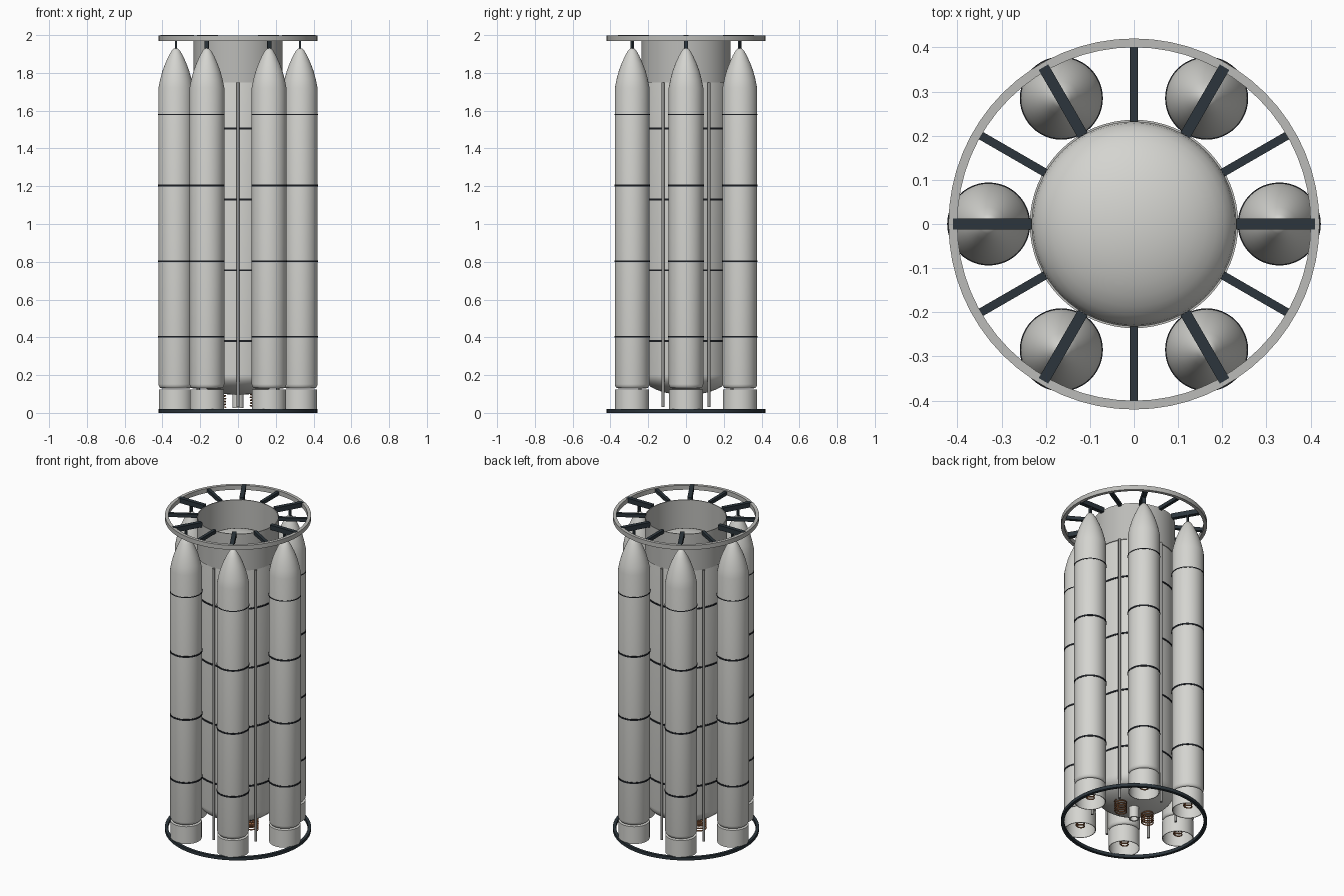
import bpy, bmesh, math
from mathutils import Matrix, Vector

if "Cube" in bpy.data.objects:
    bpy.data.objects.remove(bpy.data.objects["Cube"])

SEG = 48


def material(name, rgb):
    m = bpy.data.materials.new(name)
    m.diffuse_color = (*rgb, 1)
    m.use_nodes = True
    m.node_tree.nodes["Principled BSDF"].inputs["Base Color"].default_value = m.diffuse_color
    return m


WHITE = material("light_grey", (0.66, 0.66, 0.63))
GREY = material("mid_grey", (0.50, 0.50, 0.48))
STEEL = material("rod_grey", (0.30, 0.30, 0.29))
DARK = material("dark_slate", (0.025, 0.036, 0.045))
BLACK = material("band_black", (0.012, 0.014, 0.018))
COPPER = material("copper", (0.42, 0.17, 0.07))


def finish(name, bm, mat, smooth=True):
    bmesh.ops.remove_doubles(bm, verts=bm.verts, dist=1e-6)
    bmesh.ops.recalc_face_normals(bm, faces=bm.faces)
    me = bpy.data.meshes.new(name)
    bm.to_mesh(me)
    bm.free()
    me.materials.append(mat)
    ob = bpy.data.objects.new(name, me)
    bpy.context.collection.objects.link(ob)
    if smooth:
        bpy.ops.object.select_all(action='DESELECT')
        ob.select_set(True)
        bpy.context.view_layer.objects.active = ob
        bpy.ops.object.shade_smooth_by_angle(angle=math.radians(35))
    return ob


def lathe(name, profile, mat, at=(0, 0), closed=False, seg=SEG):
    """Revolve (radius, z) points about a vertical axis at the given x, y."""
    bm = bmesh.new()
    pts = profile + profile[:1] if closed else profile
    vs = [bm.verts.new((r, 0, z)) for r, z in pts]
    es = [bm.edges.new(p) for p in zip(vs, vs[1:])]
    bmesh.ops.spin(bm, geom=vs + es, cent=(0, 0, 0), axis=(0, 0, 1),
                   angle=math.tau, steps=seg)
    bmesh.ops.translate(bm, verts=bm.verts, vec=(*at, 0))
    return finish(name, bm, mat)


def tube(name, r0, r1, z0, z1, mat, at=(0, 0), seg=SEG):
    return lathe(name, [(r0, z0), (r1, z0), (r1, z1), (r0, z1)], mat, at, True, seg)


def rod(name, r, z0, z1, mat, at=(0, 0), seg=12):
    return lathe(name, [(0, z0), (r, z0), (r, z1), (0, z1)], mat, at, False, seg)


def radial_box(name, r0, r1, width, z0, z1, angle, mat):
    """Box running outward from the axis at an angle."""
    bm = bmesh.new()
    m = (Matrix.Rotation(angle, 4, 'Z')
         @ Matrix.Translation(((r0 + r1) / 2, 0, (z0 + z1) / 2))
         @ Matrix.Diagonal((r1 - r0, width, z1 - z0, 1)))
    bmesh.ops.create_cube(bm, size=1, matrix=m)
    return finish(name, bm, mat, False)


def spring(name, at, radius, z0, z1, turns, wire):
    """Coil swept with a small round section."""
    bm = bmesh.new()
    rings, steps, sides = [], turns * 16, 6
    for i in range(steps + 1):
        a = math.tau * i / 16
        out = Vector((math.cos(a), math.sin(a), 0))
        c = Vector((*at, z0 + (z1 - z0) * i / steps)) + out * radius
        rings.append([bm.verts.new(c + out * wire * math.cos(math.tau * k / sides)
                                   + Vector((0, 0, wire * math.sin(math.tau * k / sides))))
                      for k in range(sides)])
    for a, b in zip(rings, rings[1:]):
        for k in range(sides):
            n = (k + 1) % sides
            bm.faces.new((a[k], a[n], b[n], b[k]))
    bm.faces.new(rings[0])
    bm.faces.new(rings[-1])
    return finish(name, bm, COPPER)


def polar(r, a):
    return (r * math.cos(a), r * math.sin(a))


# Central tank with domed ends
CORE = 0.231
dome = [math.pi / 2 * i / 10 for i in range(11)]
bottom = [(CORE * math.sin(t), 0.2 - 0.105 * math.cos(t)) for t in dome]
top = [(CORE * math.cos(t), 1.75 + 0.125 * math.sin(t)) for t in dome]
lathe("core_tank", bottom + top, WHITE, seg=64)
for z in (0.38, 0.755, 1.13, 1.505):
    tube("core_band", CORE - 0.002, CORE + 0.003, z - 0.005, z + 0.005, BLACK, seg=64)

# Open collar above the tank
tube("upper_collar", 0.231, 0.236, 1.75, 1.985, GREY, seg=64)

# Centre outlet and coils under the tank
tube("centre_outlet", 0.022, 0.03, 0.025, 0.11, WHITE, seg=24)
for x in (-0.1, 0.1):
    spring("core_coil", (x, 0), 0.034, 0.03, 0.105, 5, 0.004)

# Top and bottom hoops
tube("top_hoop", 0.40, 0.42, 1.97, 1.998, GREY, seg=64)
tube("bottom_hoop", 0.402, 0.42, 0.0, 0.02, DARK, seg=64)

# Six side boosters with skirts, bands, coils and hanging brackets
R = 0.092
body = [(0, 0.13), (0.074, 0.13), (0.083, 0.133), (0.089, 0.14), (R, 0.152),
        (R, 1.72), (0.083, 1.765), (0.071, 1.81), (0.056, 1.85),
        (0.038, 1.89), (0.022, 1.918), (0.011, 1.929), (0, 1.932)]
for i in range(6):
    a = math.tau * i / 6
    p = polar(0.329, a)
    lathe("booster_body", body, WHITE, p)
    lathe("booster_skirt", [(0.086, 0.015), (0.09, 0.015), (0.09, 0.125), (0, 0.125),
                            (0, 0.121), (0.086, 0.121)], WHITE, p, True)
    for z, h in ((0.403, 0.005), (0.803, 0.005), (1.203, 0.005), (1.58, 0.0025)):
        tube("booster_band", R - 0.002, R + 0.002, z - h, z + h, BLACK, p)
    spring("booster_coil", p, 0.024, 0.035, 0.12, 5, 0.004)
    radial_box("hanging_bracket", 0.324, 0.334, 0.022, 1.92, 1.98, a, DARK)
    radial_box("wide_spoke", 0.232, 0.41, 0.025, 1.97, 2.0, a, DARK)

    # Narrow spokes and feed rods sit between the boosters
    b = a + math.pi / 6
    radial_box("narrow_spoke", 0.232, 0.402, 0.019, 1.972, 1.994, b, DARK)
    rod("feed_rod", 0.008, 0.03, 1.75, STEEL, polar(0.243, b))
